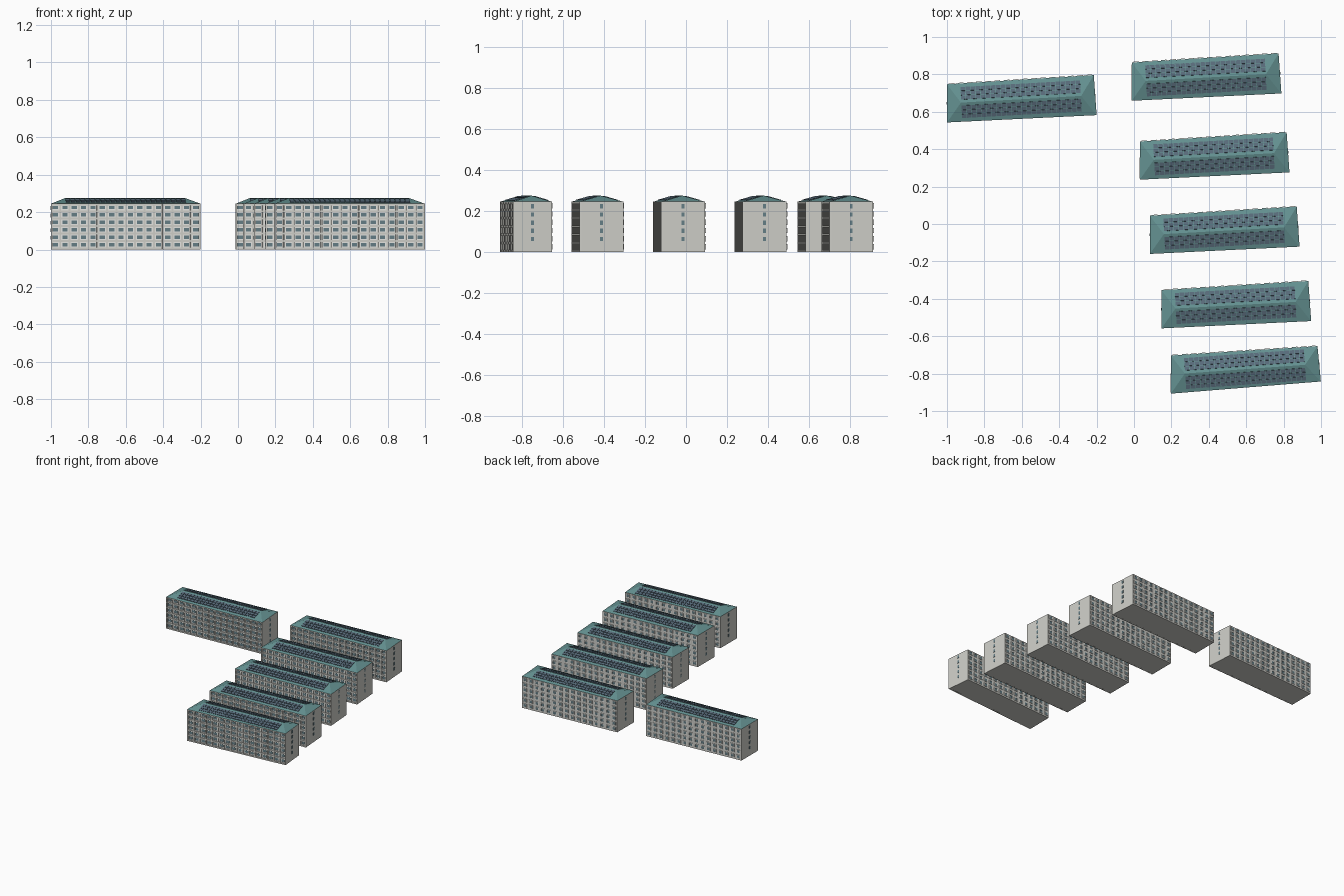
import bpy, bmesh
from mathutils import Vector, Matrix

if "Cube" in bpy.data.objects:
    bpy.data.objects.remove(bpy.data.objects["Cube"])

EAVE, RIDGE, RECESS = 0.245, 0.275, 0.012
FLOORS, BAYS, STOREY = 6, 16, 0.04


def material(name, rgb):
    m = bpy.data.materials.new(name)
    m.diffuse_color = (*rgb, 1)
    m.use_nodes = True
    m.node_tree.nodes["Principled BSDF"].inputs["Base Color"].default_value = m.diffuse_color
    return m


WALL = material("pale_plaster", (0.62, 0.62, 0.58))
FRAME = material("white_frame", (0.8, 0.8, 0.77))
GLASS = material("dark_glass", (0.13, 0.21, 0.24))
TEAL = material("teal_roof", (0.13, 0.29, 0.29))
PANEL = material("blue_grey_panel", (0.1, 0.15, 0.2))


def finish(bm, name, mat):
    bmesh.ops.recalc_face_normals(bm, faces=bm.faces)
    me = bpy.data.meshes.new(name)
    bm.to_mesh(me)
    bm.free()
    me.materials.append(mat)
    ob = bpy.data.objects.new(name, me)
    bpy.context.collection.objects.link(ob)


def frame(origin, x, z):
    y = z.cross(x)
    m = Matrix((x, y, z)).transposed().to_4x4()
    m.translation = origin
    return m


def wall_frame(p, q):
    # u runs along the wall, v is up, w points outwards
    d = (q - p).normalized()
    return frame(p, d, d.cross(Vector((0, 0, 1)))), (q - p).length


def box(bm, m, centre, size):
    bmesh.ops.create_cube(bm, size=1, matrix=m @ Matrix.Translation(centre)
                          @ Matrix.Diagonal((*size, 1)))


def window(frames, glass, m, u, v, w, sx, sy, depth, rim):
    # four frame bars around one pane
    for s in (-1, 1):
        box(frames, m, (u + s * (sx - rim) / 2, v, w), (rim, sy, depth))
        box(frames, m, (u, v + s * (sy - rim) / 2, w), (sx - 2 * rim, rim, depth))
    box(glass, m, (u, v, w), (sx - 2 * rim, sy - 2 * rim, depth * 0.5))


def building(tag, corners):
    fl, fr, br, bl = [Vector((x, y, 0)) for x, y in corners]
    up = Vector((0, 0, EAVE))
    walls, grid, frames, glass, roof, panels = [bmesh.new() for _ in range(6)]

    # main block, its front set back behind the balcony grid
    back = Vector(((fl - fr).normalized().y, -(fl - fr).normalized().x, 0)) * RECESS
    base = [fl + back, fr + back, br, bl]
    lo = [walls.verts.new(p) for p in base]
    hi = [walls.verts.new(p + up) for p in base]
    walls.faces.new(lo)
    walls.faces.new(hi)
    for i in range(4):
        j = (i + 1) % 4
        walls.faces.new((lo[i], lo[j], hi[j], hi[i]))

    # front grid of fins and floor slabs
    m, length = wall_frame(fl, fr)
    bay = length / BAYS
    for i in range(BAYS + 1):
        u = min(max(i * bay, 0.005), length - 0.005)
        box(grid, m, (u, EAVE / 2, -RECESS / 2), (0.01, EAVE, RECESS))
    for k in range(FLOORS + 1):
        v = min(0.005 + k * STOREY, EAVE - 0.005)
        box(grid, m, (length / 2, v, -RECESS / 2), (length, 0.01, RECESS - 0.001))
    for i in range(BAYS):
        for k in range(FLOORS):
            window(frames, glass, m, (i + 0.5) * bay, 0.025 + k * STOREY,
                   -RECESS + 0.002, bay - 0.01, 0.03, 0.004, 0.006)

    # rear windows stand slightly proud
    m, length = wall_frame(br, bl)
    for i in range(BAYS):
        for k in range(FLOORS):
            window(frames, glass, m, (i + 0.5) * length / BAYS,
                   0.025 + k * STOREY, 0.001, 0.03, 0.026, 0.006, 0.004)

    # one column of small stair windows on each end
    for p, q in ((fr, br), (bl, fl)):
        m, length = wall_frame(p, q)
        for k in range(5):
            box(glass, m, (length / 2, 0.063 + k * STOREY, 0), (0.014, 0.021, 0.005))

    # low hipped roof
    d = ((fr + br) - (fl + bl)).normalized()
    left = (fl + bl) / 2 + d * 0.075 + Vector((0, 0, RIDGE))
    right = (fr + br) / 2 - d * 0.075 + Vector((0, 0, RIDGE))
    a, b, c, e = [roof.verts.new(p + up) for p in (fl, fr, br, bl)]
    r0, r1 = roof.verts.new(left), roof.verts.new(right)
    for f in ((a, b, r1, r0), (b, c, r1), (c, e, r0, r1), (e, a, r0), (a, e, c, b)):
        roof.faces.new(f)

    # panel arrays on both slopes
    mid = (left + right) / 2
    span = (right - left).length
    for p, q, x in ((fl, fr, d), (br, bl, -d)):
        fall = (p + q) / 2 + up - mid
        z = fall.cross(x).normalized()
        m = frame(mid, x, z)
        step = span / 24
        for i in range(24):
            for r in range(3):
                box(panels, m, ((i - 11.5) * step, -0.027 - r * 0.024, 0.001),
                    (step - 0.003, 0.021, 0.005))

    for bm, name, mat in ((walls, "walls", WALL), (grid, "balcony_grid", WALL),
                          (frames, "window_frames", FRAME), (glass, "window_glass", GLASS),
                          (roof, "hip_roof", TEAL), (panels, "roof_panels", PANEL)):
        finish(bm, f"{name}_{tag}", mat)


# five matching blocks placed by their front left corner
SHAPE = ((0, 0), (0.80, 0.039), (0.785, 0.253), (0, 0.204))
for n, (x, y) in enumerate(((-1.0, 0.543), (-0.012, 0.659), (0.031, 0.237),
                            (0.085, -0.16), (0.147, -0.558))):
    building(n + 1, [(x + u, y + v) for u, v in SHAPE])

# the front block is a little more skewed
building(6, ((0.197, -0.907), (0.999, -0.842), (0.981, -0.653), (0.197, -0.703)))
